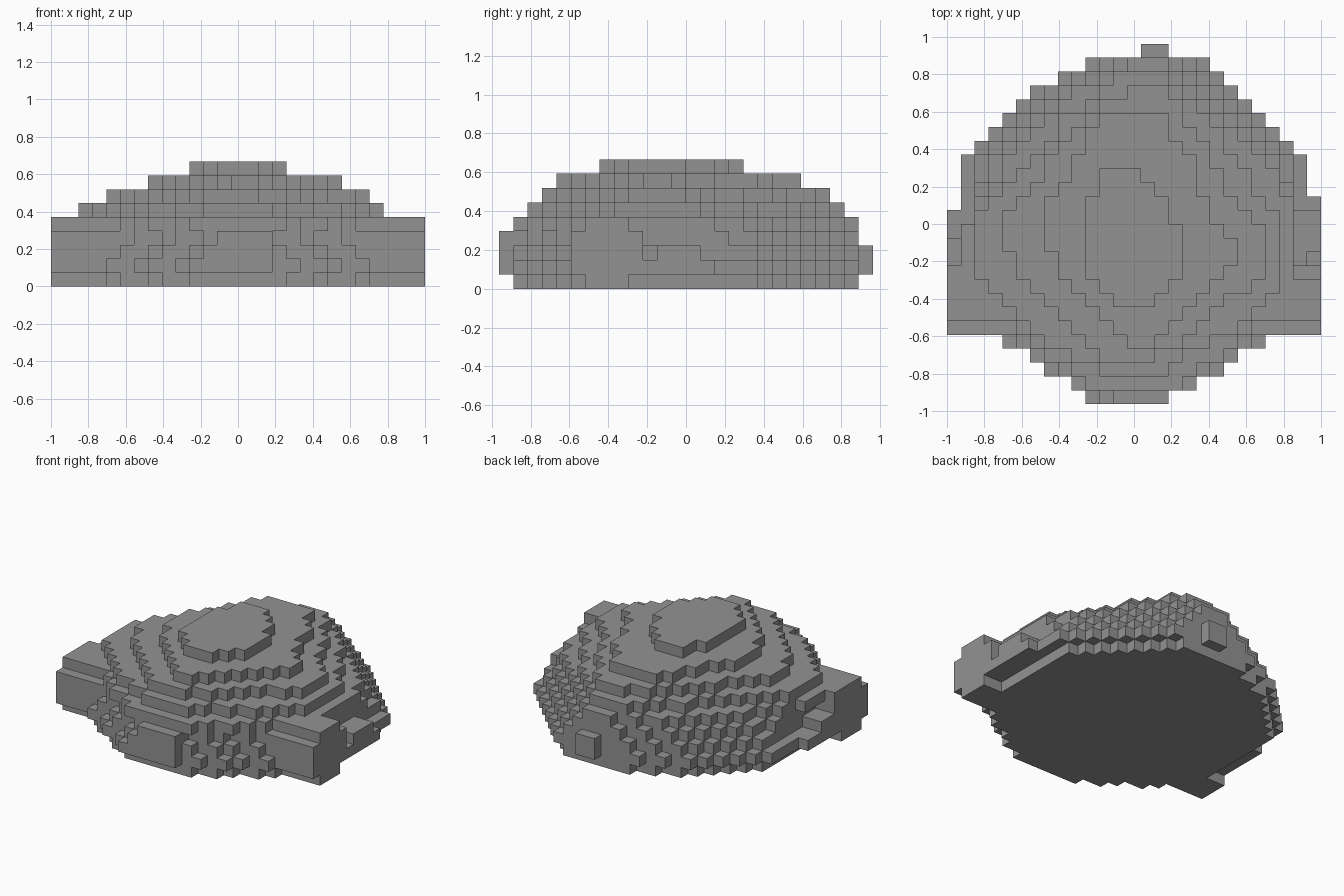
import bpy
import bmesh

if "Cube" in bpy.data.objects:
    bpy.data.objects.remove(bpy.data.objects["Cube"], do_unlink=True)

COLS, ROWS = 27, 26
CELL = 2 / COLS

# Single plain stone colour
stone = bpy.data.materials.new("stone_grey")
stone.use_nodes = True
grey = (0.29, 0.29, 0.29, 1)
stone.diffuse_color = grey
shader = stone.node_tree.nodes["Principled BSDF"]
shader.inputs["Base Color"].default_value = grey
shader.inputs["Roughness"].default_value = 0.9


def inside(outline, x, y):
    """Even-odd test of a point against a closed outline."""
    hit = False
    previous = outline[-1]
    for current in outline:
        (ax, ay), (bx, by) = previous, current
        if (ay > y) != (by > y) and x < ax + (y - ay) * (bx - ax) / (by - ay):
            hit = not hit
        previous = current
    return hit


def cells_of(outline):
    """Grid cells whose centre lies in the outline."""
    return {(i, j) for i in range(COLS) for j in range(ROWS)
            if inside(outline, i + 0.5, j + 0.5)}


def trimmed(cells, amount):
    """Take cells off both row ends, fewer along the steep flanks."""
    kept = set()
    for i, j in cells:
        n = (amount + 1) // 2 if 5 <= j < 16 else amount
        if (i - n, j) in cells and (i + n, j) in cells:
            kept.add((i, j))
    return kept


def block(left, right, front, back):
    return {(i, j) for i in range(left, right) for j in range(front, back)}


def wings(front, left_back, right_back):
    """Side shelves reaching the full width."""
    reach = 5
    return (block(0, reach, front, left_back)
            | block(COLS - reach, COLS, front, right_back))


def build_layer(name, level, cells):
    """Extrude a set of grid cells into one stepped slab."""
    bm = bmesh.new()
    corners = {}

    def corner(i, j):
        if (i, j) not in corners:
            corners[i, j] = bm.verts.new(((i - COLS / 2) * CELL,
                                          (j - ROWS / 2) * CELL,
                                          level * CELL))
        return corners[i, j]

    for i, j in sorted(cells):
        bm.faces.new([corner(i, j), corner(i + 1, j),
                      corner(i + 1, j + 1), corner(i, j + 1)])
    result = bmesh.ops.extrude_face_region(bm, geom=bm.faces[:],
                                           use_keep_orig=True)
    raised = [g for g in result["geom"] if isinstance(g, bmesh.types.BMVert)]
    bmesh.ops.translate(bm, verts=raised, vec=(0, 0, CELL))
    bmesh.ops.recalc_face_normals(bm, faces=bm.faces[:])
    mesh = bpy.data.meshes.new(name)
    bm.to_mesh(mesh)
    bm.free()
    mesh.materials.append(stone)
    obj = bpy.data.objects.new(name, mesh)
    bpy.context.collection.objects.link(obj)


# Broad lower body, stepping in towards top and bottom
body = cells_of([(9, 1), (18, 1), (18, 1.8), (20, 2.5), (23, 4.5), (26, 8),
                 (26, 17.5), (23, 20.5), (20, 23.5), (19, 24.5), (19, 25),
                 (10, 25), (10, 24.5), (6, 22.5), (2, 18.5), (1, 16.5),
                 (1, 8), (4, 4.5), (6, 3.5), (7, 2.5), (9, 1.8)])
rear_knob = block(14, 16, 24, 26)
wing_notch = block(26, 27, 10, 11)

build_layer("foot_layer", 0, trimmed(body, 1) | wings(6, 9, 9))
build_layer("lower_body", 1, body | wings(5, 14, 15)
            | block(10, 16, 0, 2) | rear_knob)
build_layer("middle_body", 2, (trimmed(body, 1) | wings(5, 12, 14)
            | block(11, 16, 0, 2) | rear_knob) - wing_notch)
build_layer("upper_body", 3, trimmed(body, 2) | wings(5, 10, 10)
            | block(12, 16, 0, 2))

# Shoulder terrace with the top of the side wings
shoulder = [(11, 1), (16, 1), (19, 3), (22, 5), (25, 9), (25, 14.5),
            (23, 17.5), (20, 20.5), (18, 22.5), (16, 24.5), (16, 25),
            (13, 25), (13, 24.5), (9, 22.5), (7, 20.5), (4.5, 17.5),
            (2, 14.5), (1, 12), (1, 10), (5, 5), (8, 3)]
build_layer("shoulder_terrace", 4, cells_of(shoulder) | wings(6, 10, 9))

# Shrinking terraces of the dome
lower_dome = [(11.5, 2), (15.5, 2), (18, 4), (22, 6), (24, 9), (24, 13),
              (23, 14.5), (21, 17.5), (19, 20.5), (17, 22.5), (16, 23.5),
              (16, 24), (12, 24), (12, 23.5), (8.5, 20.5), (6, 17.5),
              (3.5, 14.5), (2, 13), (2, 11), (3, 8), (6, 6), (8, 4)]
build_layer("lower_dome_terrace", 5, cells_of(lower_dome))

middle_dome = [(12, 3), (15, 3), (16, 4), (19, 6), (21, 8), (23, 9.5),
               (23, 12), (21, 14.5), (19.5, 17.5), (17.5, 20.5), (16, 22.5),
               (16, 23), (13, 23), (13, 22.5), (10, 20.5), (7.5, 17.5),
               (6, 15.5), (4, 13), (4, 11.5), (5, 10), (7, 7), (9.5, 5)]
build_layer("middle_dome_terrace", 6, cells_of(middle_dome))

upper_dome = [(13, 4), (14, 4), (17, 6), (19, 8), (21, 10), (21, 12),
              (19, 13), (18, 17), (16, 20), (16, 21), (12, 21), (10, 19),
              (9, 17), (7, 14), (7, 12), (9, 8), (12, 6)]
build_layer("upper_dome_terrace", 7, cells_of(upper_dome))

summit = [(13, 7), (15, 7), (17, 9), (17, 13), (16, 13), (16, 14), (15, 16),
          (14, 17), (12, 17), (11, 16), (10, 14), (10, 10), (11, 9)]
build_layer("summit_terrace", 8, cells_of(summit))
